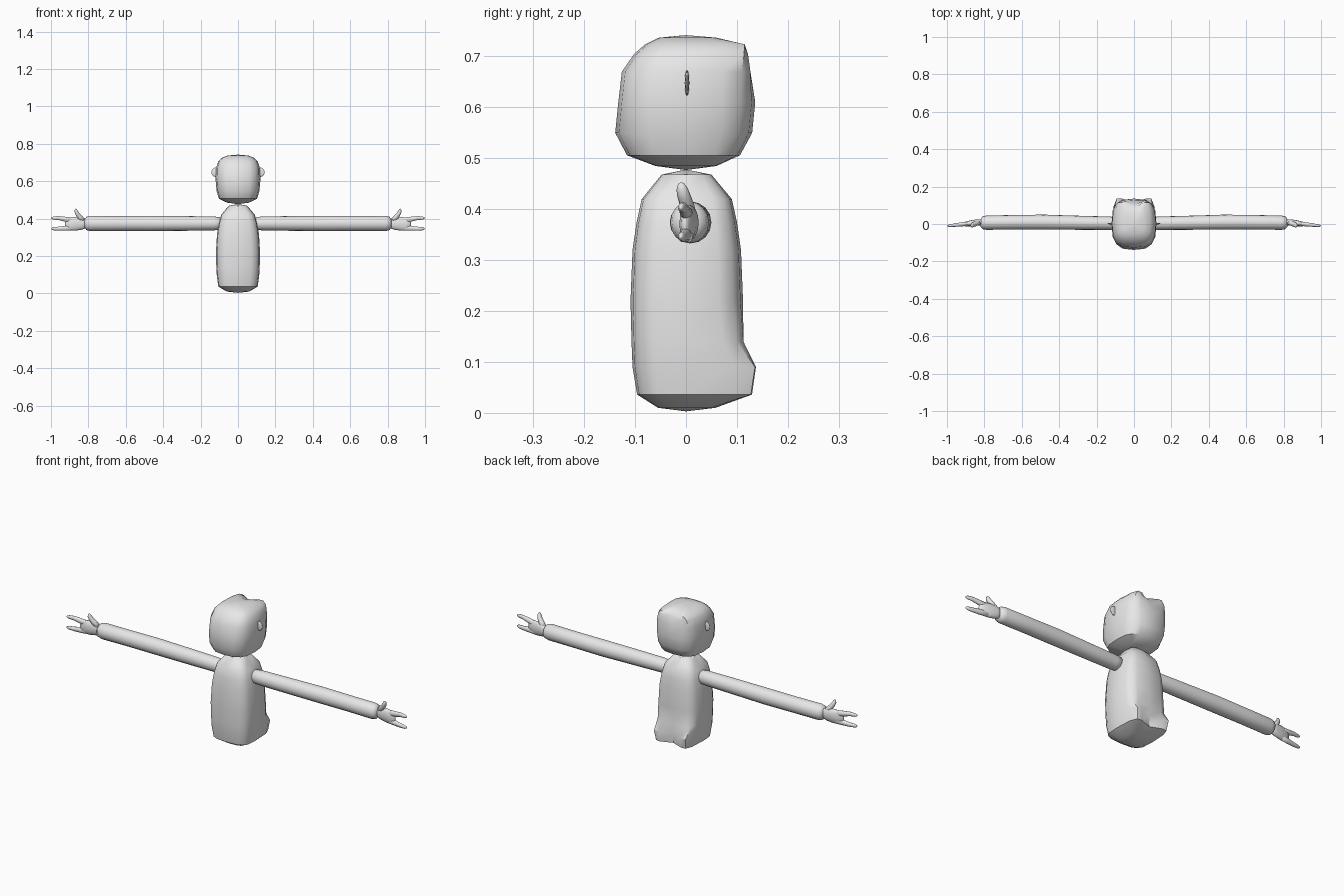
import bpy, bmesh, math
from mathutils import Vector

grey = bpy.data.materials.new("plain grey")
grey.diffuse_color = (0.8, 0.8, 0.8, 1)


def finish(name, bm, angle, mirror=False):
    """Turn a bmesh into a shaded object, optionally mirrored across x."""
    bmesh.ops.recalc_face_normals(bm, faces=bm.faces[:])
    mesh = bpy.data.meshes.new(name)
    bm.to_mesh(mesh)
    bm.free()
    ob = bpy.data.objects.new(name, mesh)
    bpy.context.collection.objects.link(ob)
    mesh.materials.append(grey)
    bpy.ops.object.select_all(action='DESELECT')
    ob.select_set(True)
    bpy.context.view_layer.objects.active = ob
    bpy.ops.object.shade_smooth_by_angle(angle=math.radians(angle))
    if mirror:
        ob.modifiers.new("mirror", 'MIRROR')
    return ob


def loft(bm, rings, start, end):
    """Skin a list of point rings and close both ends to a point."""
    loops = [[bm.verts.new(p) for p in ring] for ring in rings]
    n = len(loops[0])
    for a, b in zip(loops, loops[1:]):
        for i in range(n):
            j = (i + 1) % n
            bm.faces.new((a[i], a[j], b[j], b[i]))
    for loop, tip in ((loops[0], start), (loops[-1], end)):
        v = bm.verts.new(tip)
        for i in range(n):
            bm.faces.new((loop[i], loop[(i + 1) % n], v))


def block(name, rows, bottom, top, power, n=16):
    """Rounded block; rows are z, half width, front, back, back lobe size."""
    rings = []
    for z, hx, front, back, lobe in rows:
        ring = []
        for i in range(n):
            t = 2 * math.pi * i / n
            c, s = math.cos(t), math.sin(t)
            x = hx * math.copysign(abs(c) ** (2 / power), c)
            y = abs(s) ** (2 / power) * (back if s > 0 else -front)
            y = y + lobe * 2 * abs(c) * s if s > 0 else -y
            ring.append((x, y, z))
        rings.append(ring)
    bm = bmesh.new()
    loft(bm, rings, (0, 0, bottom), (0, 0, top))
    return finish(name, bm, 38)


def tube(name, rows, n=14):
    """Limb along a path; rows are x, y, z, depth radius, height radius."""
    pts = [Vector(r[:3]) for r in rows]
    rings = []
    for i, r in enumerate(rows):
        d = pts[min(i + 1, len(pts) - 1)] - pts[max(i - 1, 0)]
        d.normalize()
        up = d.cross(Vector((0, 1, 0))).normalized()
        side = up.cross(d)
        rings.append([pts[i] + side * r[3] * math.cos(2 * math.pi * k / n)
                      + up * r[4] * math.sin(2 * math.pi * k / n) for k in range(n)])
    bm = bmesh.new()
    ends = [pts[0] + (pts[0] - pts[1]) * 0.3, pts[-1] + (pts[-1] - pts[-2]) * 0.3]
    loft(bm, rings, *ends)
    return finish(name, bm, 70, mirror=True)


# Torso with two rounded lobes low on the back
block("torso", [
    (0.010, 0.060, -0.055, 0.058, 0.00),
    (0.036, 0.105, -0.096, 0.106, 0.04),
    (0.090, 0.113, -0.105, 0.111, 0.044),
    (0.140, 0.116, -0.107, 0.112, 0.008),
    (0.220, 0.118, -0.109, 0.112, 0),
    (0.320, 0.112, -0.105, 0.108, 0),
    (0.375, 0.103, -0.097, 0.100, 0),
    (0.420, 0.090, -0.087, 0.090, 0),
    (0.468, 0.050, -0.048, 0.050, 0),
], 0.003, 0.478, 3.6)

# Head with two small corners at the upper back
block("head", [
    (0.485, 0.058, -0.060, 0.060, 0),
    (0.506, 0.102, -0.116, 0.106, 0),
    (0.550, 0.115, -0.139, 0.130, 0),
    (0.610, 0.120, -0.133, 0.136, 0),
    (0.670, 0.117, -0.126, 0.126, 0.01),
    (0.705, 0.106, -0.102, 0.106, 0.03),
    (0.724, 0.088, -0.080, 0.082, 0.05),
    (0.737, 0.055, -0.053, 0.055, 0.01),
], 0.477, 0.742, 3.0)

# Thin disc ears
bm = bmesh.new()
bmesh.ops.create_uvsphere(bm, u_segments=14, v_segments=8, radius=1)
bmesh.ops.scale(bm, vec=(0.023, 0.0045, 0.025), verts=bm.verts[:])
bmesh.ops.translate(bm, vec=(0.120, 0.002, 0.648), verts=bm.verts[:])
finish("ear", bm, 60, mirror=True)

# Straight arms with rounded ends
tube("arm", [
    (0.085, 0.004, 0.374, 0.020, 0.020),
    (0.098, 0.004, 0.374, 0.032, 0.034),
    (0.130, 0.004, 0.374, 0.036, 0.037),
    (0.260, 0.006, 0.374, 0.037, 0.039),
    (0.480, 0.010, 0.374, 0.040, 0.041),
    (0.650, 0.009, 0.374, 0.039, 0.040),
    (0.790, 0.007, 0.374, 0.038, 0.041),
    (0.810, 0.006, 0.374, 0.034, 0.036),
    (0.820, 0.006, 0.374, 0.020, 0.022),
], 16)

# Flat palm, two fingers and a thumb
tube("palm", [
    (0.805, 0.010, 0.374, 0.015, 0.022),
    (0.835, 0.008, 0.374, 0.017, 0.034),
    (0.870, 0.004, 0.372, 0.016, 0.037),
    (0.900, 0.000, 0.371, 0.013, 0.036),
    (0.920, -0.002, 0.371, 0.007, 0.024),
])
for name, z0, z1 in (("upper_finger", 0.389, 0.403), ("lower_finger", 0.351, 0.346)):
    tube(name, [
        (0.880, 0.003, z0, 0.011, 0.016),
        (0.920, -0.002, (z0 + z1) / 2, 0.011, 0.014),
        (0.960, -0.006, z1, 0.009, 0.011),
        (0.985, -0.009, z1, 0.007, 0.009),
        (0.996, -0.010, z1, 0.004, 0.005),
    ], 10)
tube("thumb", [
    (0.828, 0.008, 0.388, 0.013, 0.014),
    (0.846, 0.002, 0.408, 0.014, 0.014),
    (0.860, -0.004, 0.426, 0.013, 0.011),
    (0.866, -0.008, 0.440, 0.011, 0.009),
    (0.867, -0.010, 0.450, 0.006, 0.005),
], 10)
